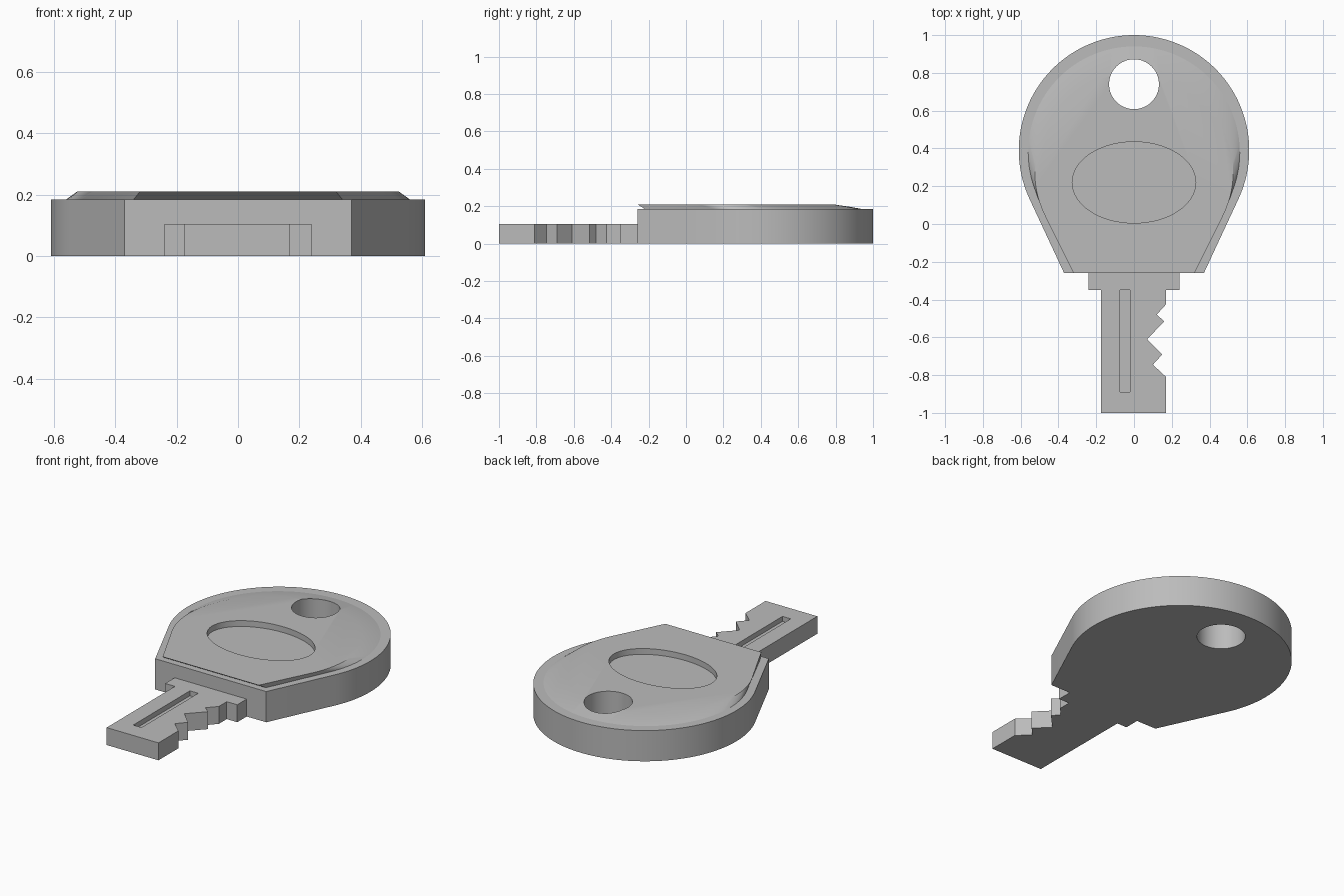
import bpy, bmesh, math

if "Cube" in bpy.data.objects:
    bpy.data.objects.remove(bpy.data.objects["Cube"])

metal = bpy.data.materials.new("plain grey")
metal.diffuse_color = (0.5, 0.5, 0.5, 1)
metal.use_nodes = True
metal.node_tree.nodes["Principled BSDF"].inputs["Base Color"].default_value = metal.diffuse_color


def loft(name, lower, z0, upper, z1):
    """Closed solid between two matching outlines."""
    bm = bmesh.new()
    a = [bm.verts.new((x, y, z0)) for x, y in lower]
    b = [bm.verts.new((x, y, z1)) for x, y in upper]
    bm.faces.new(a[::-1])
    bm.faces.new(b)
    for i in range(len(a)):
        j = (i + 1) % len(a)
        bm.faces.new((a[i], a[j], b[j], b[i]))
    bmesh.ops.recalc_face_normals(bm, faces=bm.faces)
    me = bpy.data.meshes.new(name)
    bm.to_mesh(me)
    bm.free()
    me.materials.append(metal)
    ob = bpy.data.objects.new(name, me)
    bpy.context.collection.objects.link(ob)
    return ob


def prism(name, outline, z0, z1):
    return loft(name, outline, z0, outline, z1)


def teardrop(cy, r, px, py, n=96):
    """Round head whose tangents run down to a flat front edge."""
    dx, dy = px, py - cy
    start = math.atan2(dy, dx) + math.acos(r / math.hypot(dx, dy))
    sweep = math.pi - 2 * start
    arc = [(r * math.cos(start + sweep * i / n), cy + r * math.sin(start + sweep * i / n))
           for i in range(n + 1)]
    return [(px, py)] + arc + [(-px, py)]


def ellipse(cy, rx, ry, n=64):
    return [(rx * math.cos(2 * math.pi * i / n), cy + ry * math.sin(2 * math.pi * i / n))
            for i in range(n)]


def cut(ob, cutters):
    for c in cutters:
        m = ob.modifiers.new("cut", 'BOOLEAN')
        m.operation, m.solver, m.object = 'DIFFERENCE', 'EXACT', c
    dg = bpy.context.evaluated_depsgraph_get()
    me = bpy.data.meshes.new_from_object(ob.evaluated_get(dg))
    ob.modifiers.clear()
    ob.data = me


def finish(ob):
    bpy.ops.object.select_all(action='DESELECT')
    ob.select_set(True)
    bpy.context.view_layer.objects.active = ob
    bpy.ops.object.shade_smooth_by_angle(angle=math.radians(30))


# Bow and the raised plate on top, which leans towards the front
bow = prism("bow", teardrop(0.39, 0.61, 0.37, -0.26), 0, 0.185)
plate = loft("raised_plate", teardrop(0.38, 0.56, 0.34, -0.22), 0.185,
             teardrop(0.275, 0.525, 0.32, -0.26), 0.21)

# Blade with collar and teeth
blade = prism("blade", [
    (-0.24, -0.26), (-0.24, -0.35), (-0.175, -0.35), (-0.175, -1.0), (0.17, -1.0),
    (0.17, -0.81), (0.10, -0.745), (0.15, -0.69), (0.07, -0.61), (0.16, -0.515),
    (0.12, -0.48), (0.17, -0.425), (0.17, -0.35), (0.24, -0.35), (0.24, -0.26)], 0, 0.105)

# Key ring hole, oval recess and blade groove
hole = prism("hole_cutter", ellipse(0.74, 0.132, 0.132), -0.1, 0.4)
oval = prism("oval_cutter", ellipse(0.22, 0.327, 0.215), 0.175, 0.4)
groove = prism("groove_cutter", [(-0.075, -0.89), (-0.02, -0.89), (-0.02, -0.35), (-0.075, -0.35)],
               0.075, 0.3)
cut(bow, [hole, oval])
cut(plate, [hole, oval])
cut(blade, [groove])
for c in (hole, oval, groove):
    bpy.data.objects.remove(c)
for ob in (bow, plate, blade):
    finish(ob)
